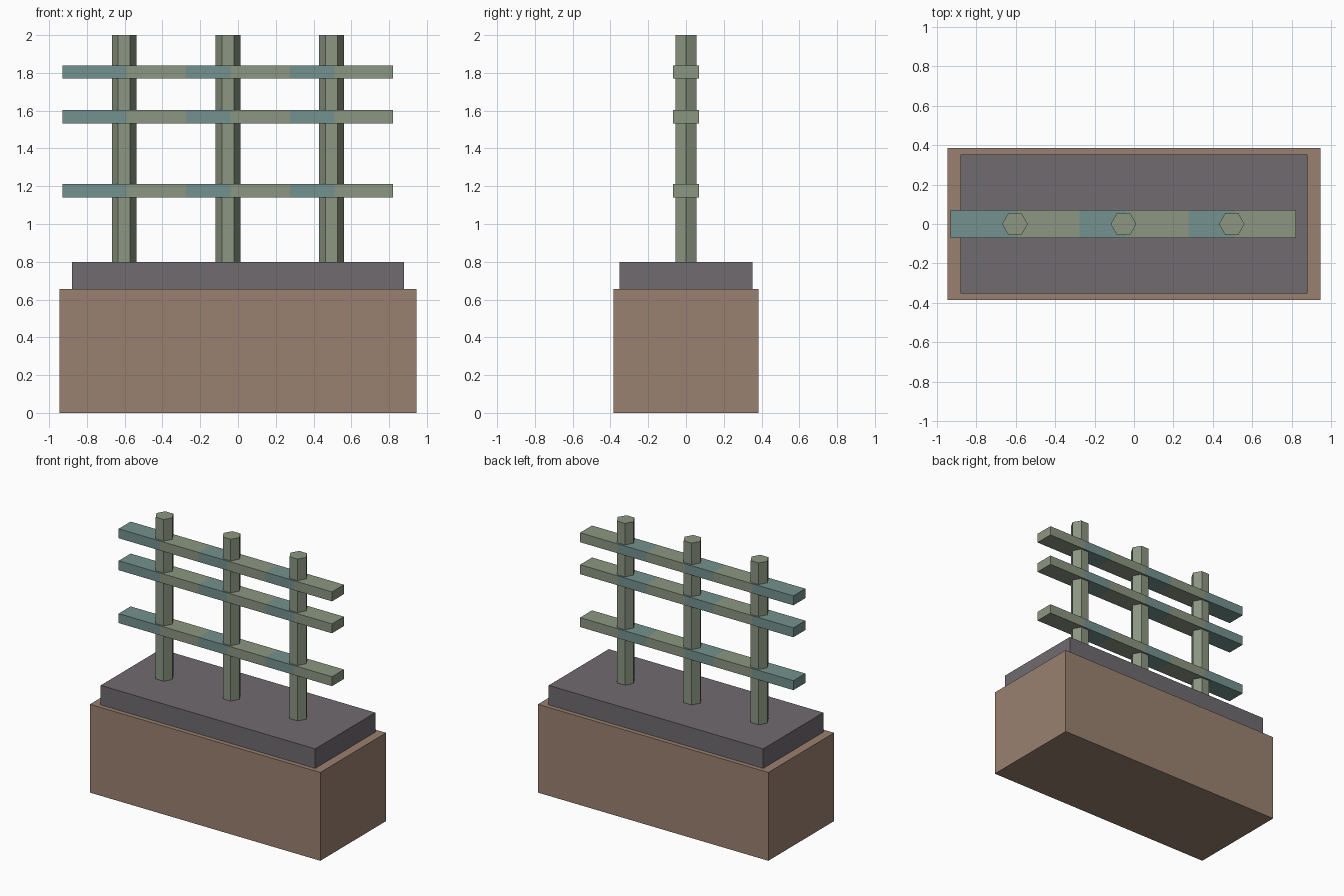
import bpy, bmesh
from math import radians
from mathutils import Matrix

if "Cube" in bpy.data.objects:
    bpy.data.objects.remove(bpy.data.objects["Cube"])


def material(name, rgb):
    m = bpy.data.materials.new(name)
    lin = [(c / 255 / 12.92 if c < 11 else ((c / 255 + 0.055) / 1.055) ** 2.4) for c in rgb]
    m.diffuse_color = (*lin, 1)
    m.use_nodes = True
    m.node_tree.nodes["Principled BSDF"].inputs["Base Color"].default_value = m.diffuse_color
    return m


def add_object(name, bm, *mats):
    bmesh.ops.recalc_face_normals(bm, faces=bm.faces)
    me = bpy.data.meshes.new(name)
    bm.to_mesh(me)
    bm.free()
    for m in mats:
        me.materials.append(m)
    ob = bpy.data.objects.new(name, me)
    bpy.context.collection.objects.link(ob)
    return ob


def box(name, size, z0, mat):
    bm = bmesh.new()
    bmesh.ops.create_cube(bm, size=1, matrix=Matrix.Translation((0, 0, z0 + size[2] / 2))
                          @ Matrix.Diagonal((*size, 1)))
    add_object(name, bm, mat)


brown = material("brown", (154, 129, 112))
slate = material("slate", (112, 107, 111))
sage = material("sage", (140, 150, 130))
teal = material("teal", (116, 146, 142))

# Plinth and slab
box("plinth", (1.89, 0.77, 0.655), 0, brown)
box("slab", (1.76, 0.704, 0.145), 0.655, slate)

# Hexagonal posts, corners pointing along x
for i, x in enumerate((-0.603, -0.053, 0.495)):
    bm = bmesh.new()
    bmesh.ops.create_cone(bm, cap_ends=True, segments=6, radius1=0.065, radius2=0.065, depth=1.2,
                          matrix=Matrix.Translation((x, 0, 1.4)) @ Matrix.Rotation(radians(30), 4, 'Z'))
    # turn so that a corner lies on the x axis whatever the primitive's start angle
    if max(v.co.x for v in bm.verts) - x < 0.06:
        bmesh.ops.rotate(bm, verts=bm.verts, cent=(x, 0, 0), matrix=Matrix.Rotation(radians(30), 3, 'Z'))
    add_object(f"post_{i + 1}", bm, sage)

# Rails, with alternating teal and sage stretches along their length
stations = (-0.93, -0.59, -0.275, -0.04, 0.275, 0.51, 0.82)
for i, z in enumerate((1.176, 1.568, 1.805)):
    bm = bmesh.new()
    rings = [[bm.verts.new((x, y, z + h)) for y, h in
              ((-0.07, -0.035), (0.07, -0.035), (0.07, 0.035), (-0.07, 0.035))] for x in stations]
    for s, (a, b) in enumerate(zip(rings, rings[1:])):
        for k in range(4):
            n = (k + 1) % 4
            bm.faces.new((a[k], a[n], b[n], b[k])).material_index = s % 2
    bm.faces.new(rings[0]).material_index = 0
    bm.faces.new(rings[-1]).material_index = 1
    add_object(f"rail_{i + 1}", bm, teal, sage)
